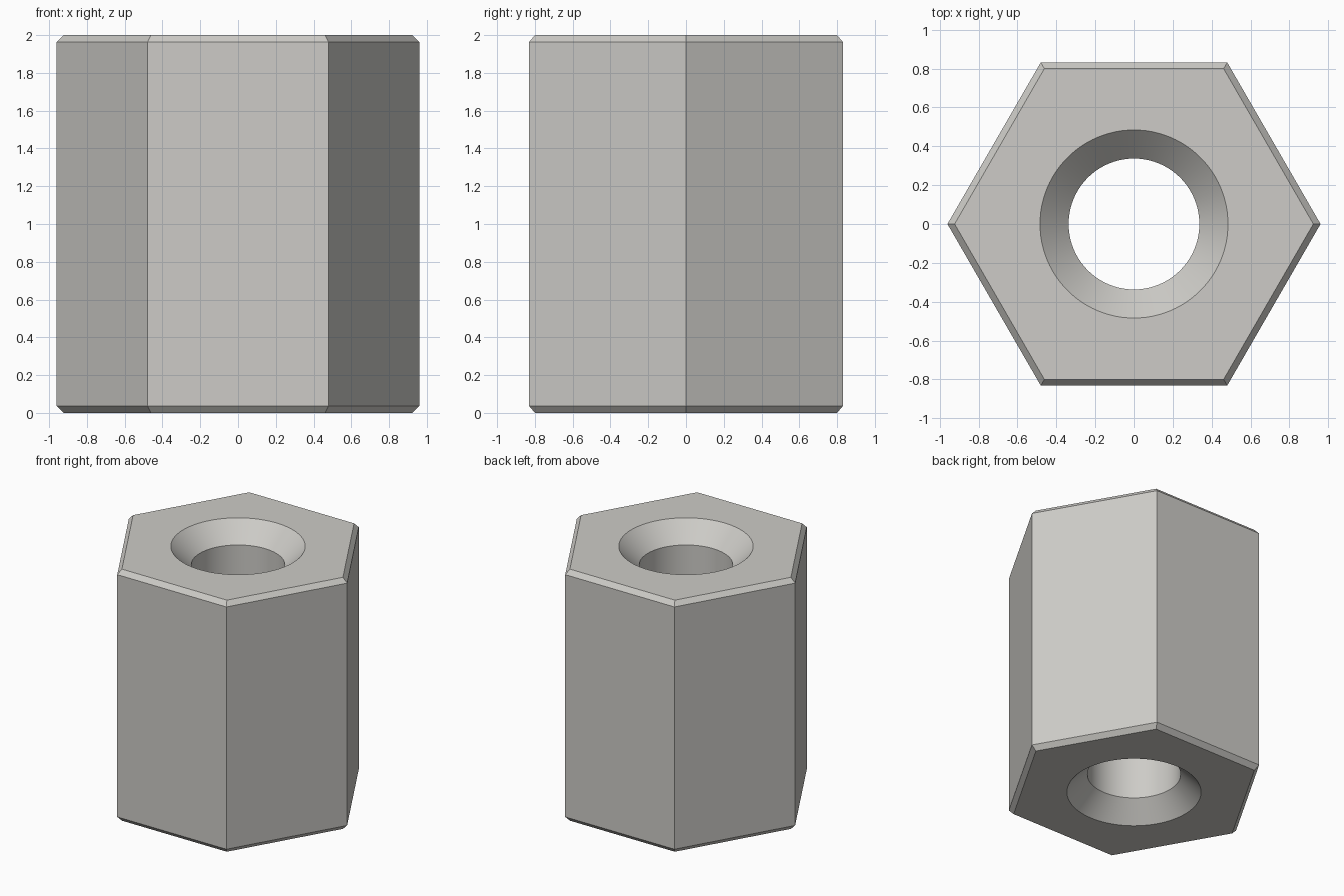
import bpy
import bmesh
import math

cube = bpy.data.objects.get("Cube")
if cube:
    bpy.data.objects.remove(cube, do_unlink=True)

HEIGHT = 2.0
HEX_R, CHAMFER = 0.96, 0.037      # outer corner radius and edge chamfer
HOLE_R, SINK_R = 0.337, 0.484     # through hole and countersink mouth
SINK_DEPTH = SINK_R - HOLE_R
SIDES = 96


def material(name, colour):
    mat = bpy.data.materials.new(name)
    mat.use_nodes = True
    mat.diffuse_color = colour
    mat.node_tree.nodes["Principled BSDF"].inputs["Base Color"].default_value = colour
    return mat


def ring(bm, radius, z, count):
    return [bm.verts.new((radius * math.cos(math.tau * i / count),
                          radius * math.sin(math.tau * i / count), z))
            for i in range(count)]


def tube(bm, profile, count, smooth):
    """Stack rings along a (radius, z) profile and skin them."""
    rings = [ring(bm, r, z, count) for r, z in profile]
    for low, high in zip(rings, rings[1:]):
        for i in range(count):
            j = (i + 1) % count
            face = bm.faces.new((low[i], low[j], high[j], high[i]))
            face.smooth = smooth
    return rings


def loop_edges(bm, verts):
    return [bm.edges.get((a, b)) for a, b in zip(verts, verts[1:] + verts[:1])]


bm = bmesh.new()

# Chamfered hexagonal outside
outer = tube(bm, [(HEX_R - CHAMFER, 0), (HEX_R, CHAMFER),
                  (HEX_R, HEIGHT - CHAMFER), (HEX_R - CHAMFER, HEIGHT)], 6, False)

# Round through hole, countersunk at both ends
inner = tube(bm, [(SINK_R, 0), (HOLE_R, SINK_DEPTH),
                  (HOLE_R, HEIGHT - SINK_DEPTH), (SINK_R, HEIGHT)], SIDES, True)

# Flat end faces around the hole
for end, normal in ((0, (0, 0, -1)), (-1, (0, 0, 1))):
    edges = loop_edges(bm, outer[end]) + loop_edges(bm, inner[end])
    bmesh.ops.triangle_fill(bm, edges=edges, use_beauty=True, normal=normal)

bmesh.ops.recalc_face_normals(bm, faces=bm.faces[:])
mesh = bpy.data.meshes.new("hex_spacer")
bm.to_mesh(mesh)
bm.free()

spacer = bpy.data.objects.new("hex_spacer", mesh)
bpy.context.collection.objects.link(spacer)
mesh.materials.append(material("light_warm_grey", (0.61, 0.60, 0.57, 1)))

# Smooth hole walls, crisp edges elsewhere
bpy.ops.object.select_all(action="DESELECT")
spacer.select_set(True)
bpy.context.view_layer.objects.active = spacer
bpy.ops.object.shade_smooth_by_angle(angle=math.radians(20))
